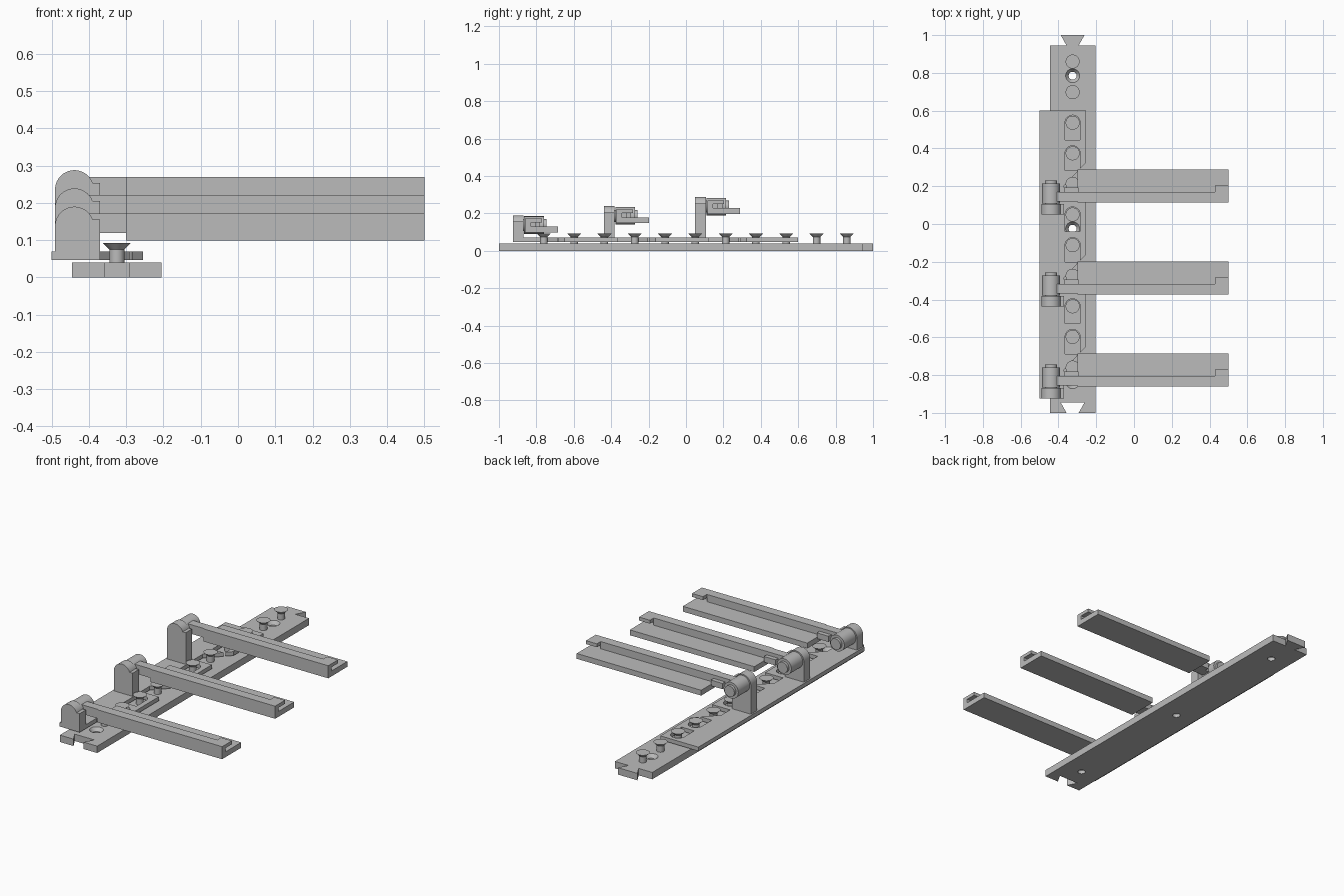
import bpy, bmesh
from math import cos, sin, pi, radians
from mathutils import Matrix

cube = bpy.data.objects.get("Cube")
if cube:
    bpy.data.objects.remove(cube, do_unlink=True)

grey = bpy.data.materials.new("plain grey")
grey.use_nodes = True
grey.diffuse_color = (0.5, 0.5, 0.5, 1)
grey.node_tree.nodes["Principled BSDF"].inputs["Base Color"].default_value = (0.5, 0.5, 0.5, 1)

AXIS_X = -0.325                      # centre line of the screws


def prism(bm, pts, lo, hi, axis="z"):
    """Extrude a flat outline along z, or an x-z outline along y."""
    def place(p, t):
        return (p[0], p[1], t) if axis == "z" else (p[0], t, p[1])
    low = [bm.verts.new(place(p, lo)) for p in pts]
    high = [bm.verts.new(place(p, hi)) for p in pts]
    faces = [bm.faces.new(low), bm.faces.new(high)]
    for i in range(len(pts)):
        j = (i + 1) % len(pts)
        faces.append(bm.faces.new((low[i], low[j], high[j], high[i])))
    bmesh.ops.recalc_face_normals(bm, faces=faces)


def box(bm, x, y, z):
    prism(bm, [(x[0], y[0]), (x[1], y[0]), (x[1], y[1]), (x[0], y[1])], *z)


def lathe(bm, centre, r1, r2, depth, axis="z"):
    """Cone or cylinder starting at centre and growing along z or y."""
    turn = Matrix.Rotation(radians(-90), 4, "X") if axis == "y" else Matrix()
    m = Matrix.Translation(centre) @ turn @ Matrix.Translation((0, 0, depth / 2))
    bmesh.ops.create_cone(bm, cap_ends=True, segments=40, radius1=r1,
                          radius2=r2, depth=depth, matrix=m)


def arc(cx, cy, r, a, b, n=24):
    return [(cx + r * cos(radians(a + (b - a) * i / n)),
             cy + r * sin(radians(a + (b - a) * i / n))) for i in range(n + 1)]


def finish(bm, name):
    mesh = bpy.data.meshes.new(name)
    bm.to_mesh(mesh)
    bm.free()
    mesh.materials.append(grey)
    ob = bpy.data.objects.new(name, mesh)
    bpy.context.collection.objects.link(ob)
    return ob


def activate(ob):
    bpy.ops.object.select_all(action="DESELECT")
    ob.select_set(True)
    bpy.context.view_layer.objects.active = ob


def smooth(ob):
    activate(ob)
    bpy.ops.object.shade_smooth_by_angle(angle=radians(30))


def cut(ob, cutter):
    activate(ob)
    mod = ob.modifiers.new("cut", "BOOLEAN")
    mod.operation, mod.solver, mod.object = "DIFFERENCE", "EXACT", cutter
    bpy.ops.object.modifier_apply(modifier=mod.name)
    bpy.data.objects.remove(cutter, do_unlink=True)
    smooth(ob)


# Base rail with a dovetail tab at the back and a matching notch in front
bm = bmesh.new()
left, right, narrow, wide, tail = -0.445, -0.205, 0.032, 0.063, 0.055
prism(bm, [(left, -1), (AXIS_X - narrow, -1), (AXIS_X - wide, tail - 1),
           (AXIS_X + wide, tail - 1), (AXIS_X + narrow, -1), (right, -1),
           (right, 1 - tail), (AXIS_X + narrow, 1 - tail), (AXIS_X + wide, 1),
           (AXIS_X - wide, 1), (AXIS_X - narrow, 1 - tail), (left, 1 - tail)], 0, 0.04)
rail = finish(bm, "base_rail")

# Countersunk mounting holes
bm = bmesh.new()
for k in range(3):
    y = 0.785 - 0.81 * k
    lathe(bm, (AXIS_X, y, -0.02), 0.021, 0.021, 0.04)
    lathe(bm, (AXIS_X, y, 0.02), 0.021, 0.053, 0.04)
bmesh.ops.remove_doubles(bm, verts=bm.verts, dist=0.0001)
bmesh.ops.delete(bm, geom=[f for f in bm.faces if len(f.verts) > 4
                           and abs(f.calc_center_median().z - 0.02) < 0.001],
                 context="FACES_ONLY")
bmesh.ops.recalc_face_normals(bm, faces=bm.faces)
cut(rail, finish(bm, "hole_cutter"))

# Flared screws along the rail
screws = [-0.76 + 0.162 * i for i in range(11)]
for i, y in enumerate(screws):
    bm = bmesh.new()
    lathe(bm, (AXIS_X, y, 0.035), 0.02, 0.02, 0.042)
    lathe(bm, (AXIS_X, y, 0.075), 0.02, 0.037, 0.017)
    smooth(finish(bm, f"screw_{i + 1}"))

# Sliding plate, relieved beside each post
STEP = 0.487
inner, outer = -0.37, -0.255
outline = [(-0.50, 0.60), (-0.50, -0.925), (inner, -0.925)]
for k in range(3):
    y = STEP * k
    if k:
        outline += [(outer, y - 0.85), (inner, y - 0.85)]
    outline += [(inner, y - 0.77), (outer, y - 0.65)]
outline.append((outer, 0.60))
bm = bmesh.new()
prism(bm, outline, 0.047, 0.07)
slider = finish(bm, "sliding_plate")

# Round-ended slots around the screws
bm = bmesh.new()
for i, y in enumerate(screws[:9]):
    if i % 3:
        r = 0.04
        prism(bm, [(AXIS_X - r, y - 0.09), (AXIS_X + r, y - 0.09)]
              + arc(AXIS_X, y, r, 0, 180), 0.03, 0.09)
cut(slider, finish(bm, "slot_cutter"))

# Three levers on posts of rising height
for k in range(3):
    y = -0.925 + STEP * k            # front of the post
    top = 0.19 + 0.049 * k
    px, pz, r = -0.439, top - 0.052, 0.052

    bm = bmesh.new()
    prism(bm, [(px - r, 0.047), (inner, 0.047), (inner, top - 0.034)]
          + arc(px, pz, r, 20, 180), y, y + 0.057, "y")
    smooth(finish(bm, f"post_{k + 1}"))

    bm = bmesh.new()
    lathe(bm, (px, y + 0.06, pz), 0.047, 0.047, 0.105, "y")
    lathe(bm, (px, y + 0.05, pz), 0.032, 0.032, 0.13, "y")
    smooth(finish(bm, f"pivot_{k + 1}"))

    a, base, high = y + 0.065, top - 0.091, top - 0.018
    bm = bmesh.new()
    box(bm, (-0.42, -0.295), (a + 0.005, a + 0.055), (base + 0.02, high))
    box(bm, (-0.37, -0.295), (a + 0.005, a + 0.08), (base + 0.02, high - 0.02))
    finish(bm, f"lever_neck_{k + 1}")

    bm = bmesh.new()
    box(bm, (-0.30, 0.50), (a, a + 0.175), (base, base + 0.031))
    finish(bm, f"lever_plate_{k + 1}")

    bm = bmesh.new()
    box(bm, (-0.30, 0.43), (a, a + 0.055), (base + 0.031, high))
    box(bm, (0.43, 0.50), (a, a + 0.03), (base + 0.031, high))
    box(bm, (0.43, 0.50), (a + 0.03, a + 0.09), (high - 0.02, high))
    finish(bm, f"lever_rib_{k + 1}")
